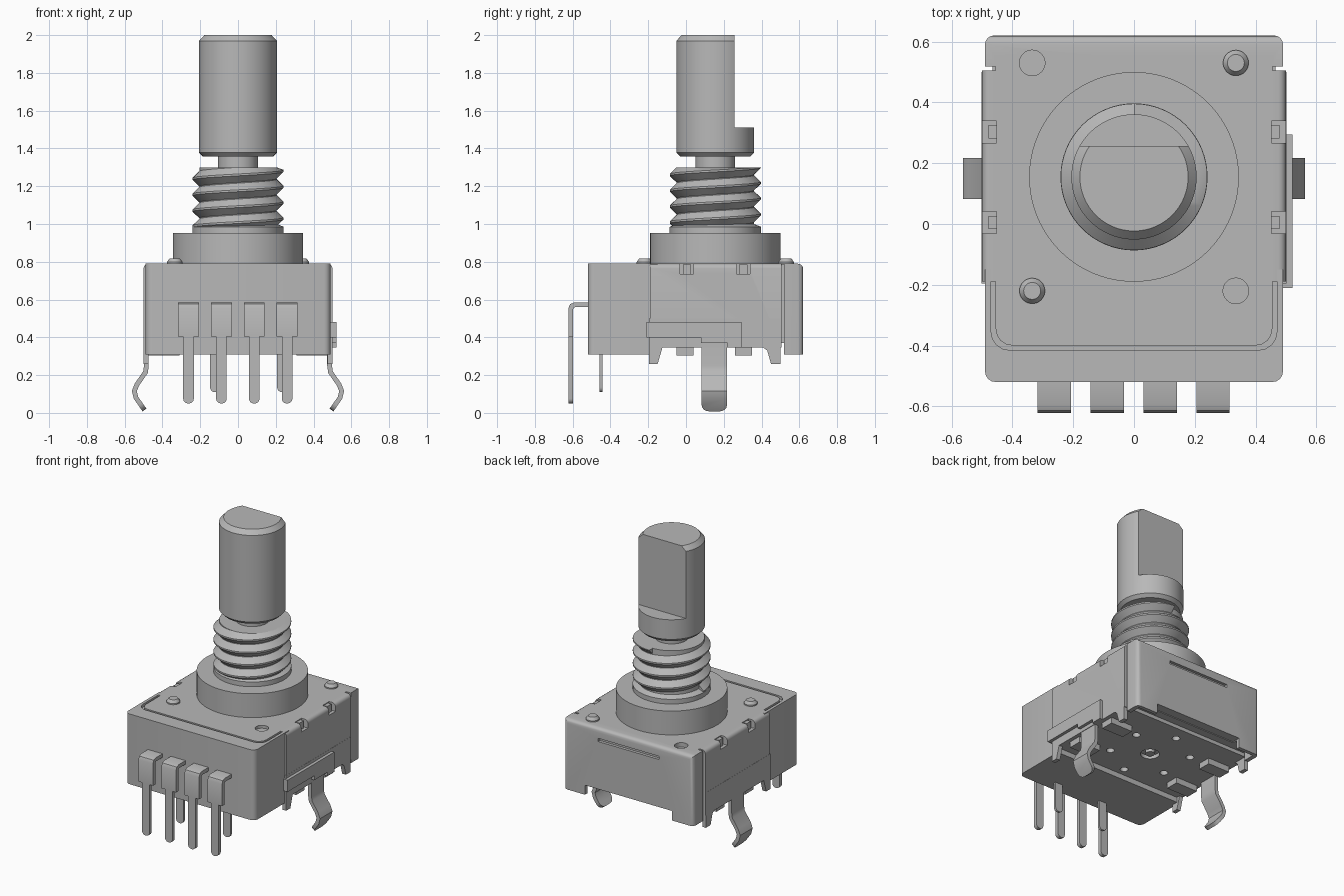
import bpy, bmesh
from math import pi, cos, sin, radians
from mathutils import Vector

if "Cube" in bpy.data.objects:
    bpy.data.objects.remove(bpy.data.objects["Cube"])

grey = bpy.data.materials.new("plain grey")
grey.use_nodes = True
COLOR = (0.48, 0.48, 0.48, 1)
grey.diffuse_color = COLOR
grey.node_tree.nodes["Principled BSDF"].inputs["Base Color"].default_value = COLOR
CY = 0.155  # shaft axis


def finish(name, bm):
    bmesh.ops.recalc_face_normals(bm, faces=bm.faces)
    mesh = bpy.data.meshes.new(name)
    bm.to_mesh(mesh)
    bm.free()
    mesh.materials.append(grey)
    ob = bpy.data.objects.new(name, mesh)
    bpy.context.collection.objects.link(ob)
    return ob


def prism(name, axis, pts, a, b):
    """Extrude a 2D outline along one axis from a to b."""
    bm = bmesh.new()

    def place(p, h):
        return {"x": (h, p[0], p[1]), "y": (p[0], h, p[1]), "z": (p[0], p[1], h)}[axis]
    low = [bm.verts.new(place(p, a)) for p in pts]
    high = [bm.verts.new(place(p, b)) for p in pts]
    bm.faces.new(low)
    bm.faces.new(high)
    for i in range(len(pts)):
        j = (i + 1) % len(pts)
        bm.faces.new((low[i], low[j], high[j], high[i]))
    return finish(name, bm)


def box(name, x, y, z):
    return prism(name, "z", [(x[0], y[0]), (x[1], y[0]), (x[1], y[1]), (x[0], y[1])], *z)


def bevel(ob, rule, width, segments=4):
    """Round the edges for which rule(midpoint, direction, length) holds."""
    bm = bmesh.new()
    bm.from_mesh(ob.data)
    edges = []
    for e in bm.edges:
        d = e.verts[1].co - e.verts[0].co
        if rule((e.verts[0].co + e.verts[1].co) / 2, d.normalized(), d.length):
            edges.append(e)
    bmesh.ops.bevel(bm, geom=edges, offset=width, segments=segments, profile=0.5,
                    affect="EDGES", clamp_overlap=True)
    bm.to_mesh(ob.data)
    bm.free()
    return ob


def lathe(name, profile, cx=0, cy=CY, n=64):
    """Closed solid of revolution from (radius, z) points."""
    bm = bmesh.new()
    rings = [[bm.verts.new((cx + r * cos(2 * pi * i / n), cy + r * sin(2 * pi * i / n), z))
              for i in range(n)] for r, z in profile]
    bm.faces.new(rings[0])
    bm.faces.new(rings[-1])
    for p, q in zip(rings, rings[1:]):
        for i in range(n):
            bm.faces.new((p[i], p[i - 1], q[i - 1], q[i]))
    return finish(name, bm)


def combine(ob, others, op="DIFFERENCE"):
    for o in others:
        m = ob.modifiers.new("b", "BOOLEAN")
        m.operation, m.object, m.solver = op, o, "EXACT"
        bpy.context.view_layer.objects.active = ob
        bpy.ops.object.modifier_apply(modifier=m.name)
        bpy.data.objects.remove(o)
    return ob


def strip(path, t):
    """Outline of a bent sheet of thickness t following a 2D path."""
    pts = [Vector(p) for p in path]
    left, right = [], []
    for i, p in enumerate(pts):
        d0 = (p - pts[i - 1]).normalized() if i else (pts[1] - p).normalized()
        d1 = (pts[i + 1] - p).normalized() if i < len(pts) - 1 else d0
        n = Vector((-d0.y - d1.y, d0.x + d1.x)).normalized()
        n *= t / 2 / max(0.4, n.dot(Vector((-d0.y, d0.x))))
        left.append(p + n)
        right.append(p - n)
    return left + right[::-1]


# Moulded front housing with a recess for the cover
housing = box("front_housing", (-0.49, 0.49), (-0.52, -0.15), (0.31, 0.79))
bevel(housing, lambda m, d, l: abs(d.z) > 0.9 and m.y < -0.5, 0.035)
recess = box("recess", (-0.47, 0.47), (-0.415, 0.3), (0.77, 0.9))
bevel(recess, lambda m, d, l: abs(d.z) > 0.9 and m.y < -0.4, 0.06)
combine(housing, [recess])
bpy.ops.object.select_all(action="DESELECT")

# Metal cover: top plate, middle and back wall
cover = box("metal_cover", (-0.455, 0.455), (-0.40, 0.55), (0.74, 0.79))
bevel(cover, lambda m, d, l: abs(d.z) > 0.9 and m.y < 0, 0.055)
middle = box("middle", (-0.50, 0.50), (-0.19, 0.505), (0.345, 0.79))
bevel(middle, lambda m, d, l: abs(d.y) > 0.9 and m.z > 0.7, 0.025)
inner = box("inner", (-0.465, 0.465), (0.45, 0.56), (0.37, 0.785))
back = box("back", (-0.49, 0.49), (0.518, 0.62), (0.31, 0.79))
bevel(back, lambda m, d, l: m.y > 0.6 and (abs(d.z) > 0.9 or m.z > 0.7), 0.028)
combine(back, [box("cavity", (-0.46, 0.46), (0.4, 0.595), (0.2, 0.37)),
               box("notch", (-0.33, 0.33), (0.55, 0.7), (0.2, 0.375)),
               box("slot", (-0.23, 0.23), (0.6, 0.7), (0.70, 0.722))])
combine(cover, [middle, inner, back], "UNION")
cuts = [lathe("dimple", [(0.042, 0.76), (0.042, 0.9)], x, y, 32)
        for x, y in ((-0.335, 0.53), (0.335, -0.22))]
for s in (-1, 1):
    for y in (0.005, 0.303):
        cuts.append(box("slot", sorted((s * 0.452, s * 0.6)), (y - 0.036, y + 0.036), (0.735, 0.9)))
# Small holes in the underside around the axis
for i in range(6):
    a = i * pi / 3 + pi / 6
    cuts.append(lathe("hole", [(0.025, 0.2), (0.025, 0.38)], 0.25 * cos(a), CY + 0.25 * sin(a), 20))
cuts.append(lathe("hole", [(0.06, 0.2), (0.06, 0.37)], n=24))
combine(cover, cuts)
lathe("underside_boss", [(0.03, 0.345), (0.03, 0.39)], n=20)

for x, y in ((0.335, 0.53), (-0.335, -0.22)):
    lathe("rivet_post", [(0.042, 0.78), (0.042, 0.798), (0.028, 0.817)], x, y, 32)

# Side flaps, locking teeth, folded tabs and spring legs
FLAP = [(-0.195, 0.26), (-0.15, 0.26), (-0.125, 0.345), (0.41, 0.345), (0.43, 0.33),
        (0.45, 0.26), (0.5, 0.26), (0.5, 0.5), (-0.195, 0.5)]
LEG = [(0.485, 0.42), (0.485, 0.25), (0.49, 0.215), (0.535, 0.15), (0.549, 0.115),
       (0.54, 0.08), (0.495, 0.015)]
for side, s in (("right", -1), ("left", 1)):
    prism(side + "_flap", "x", FLAP, s * 0.473, s * 0.501)
    for y in (0.005, 0.303):
        box(side + "_tooth", sorted((s * 0.45, s * 0.478)), (y - 0.022, y + 0.022), (0.72, 0.785))
    for y in (-0.005, 0.305):
        box(side + "_folded_tab", sorted((s * 0.31, s * 0.475)), (y - 0.045, y + 0.045), (0.305, 0.35))
    leg = prism(side + "_spring_leg", "y", strip([(s * x, z) for x, z in LEG], 0.025), 0.083, 0.217)
    bevel(leg, lambda m, d, l: m.z < 0.035 and abs(d.y) < 0.5 and l < 0.05, 0.04)

# Rail on the left side
RAIL = [(-0.21, 0.48), (0.295, 0.48), (0.295, 0.345), (0.22, 0.345), (0.22, 0.37),
        (0.08, 0.37), (0.08, 0.40), (-0.21, 0.40)]
prism("side_rail", "x", RAIL, 0.47, 0.522)


# Terminal pins with rounded tips
def pin(name, x, y, z, half_w, t):
    ob = box(name, (x - half_w, x + half_w), (y - t / 2, y + t / 2), z)
    bevel(ob, lambda m, d, l: abs(d.y) > 0.9 and m.z < z[0] + 0.01, 0.025)


for x in (-0.262, -0.088, 0.086, 0.26):
    bend = [(-0.5, 0.572), (-0.59, 0.572), (-0.604, 0.566), (-0.61, 0.552), (-0.61, 0.405)]
    prism("terminal_tab", "x", strip(bend, 0.025), x - 0.055, x + 0.055)
    pin("terminal_pin", x, -0.61, (0.05, 0.41), 0.028, 0.025)
for x in (-0.12, 0.235):
    pin("rear_terminal_pin", x, -0.45, (0.11, 0.32), 0.028, 0.016)

# Collar, threaded bushing and neck
lathe("collar", [(0.345, 0.78), (0.345, 0.953)], n=96)
lathe("bushing_core", [(0.242, 0.94), (0.242, 0.985), (0.205, 1.0), (0.205, 1.30)])
lathe("neck", [(0.105, 1.28), (0.105, 1.37)])

PITCH, STEPS = 0.084, 64
bm = bmesh.new()
rings = []
for i in range(STEPS // 2, STEPS * 17 // 4 + 1):
    a = 2 * pi * i / STEPS
    z = 0.945 + PITCH * i / STEPS
    ring = []
    for r, dz in ((0.195, -0.042), (0.205, -0.04), (0.241, -0.005), (0.241, 0.005),
                  (0.205, 0.04), (0.195, 0.042)):
        ring.append(bm.verts.new((r * cos(a), CY + r * sin(a), min(1.30, z + dz))))
    rings.append(ring)
for p, q in zip(rings, rings[1:]):
    for k in range(6):
        bm.faces.new((p[k], p[k - 1], q[k - 1], q[k]))
bm.faces.new(rings[0])
bm.faces.new(rings[-1])
finish("screw_thread", bm)

# Shaft with a flat on its back
shaft = lathe("shaft", [(0.185, 1.357), (0.206, 1.378), (0.206, 1.97), (0.178, 2.0)], n=96)
combine(shaft, [box("flat", (-0.4, 0.4), (0.257, 0.6), (1.512, 2.2))])

# Smooth shading with crisp edges
for ob in bpy.context.collection.objects:
    if ob.type == "MESH" and grey.name in ob.data.materials:
        ob.select_set(True)
        bpy.context.view_layer.objects.active = ob
bpy.ops.object.shade_smooth_by_angle(angle=radians(28))
